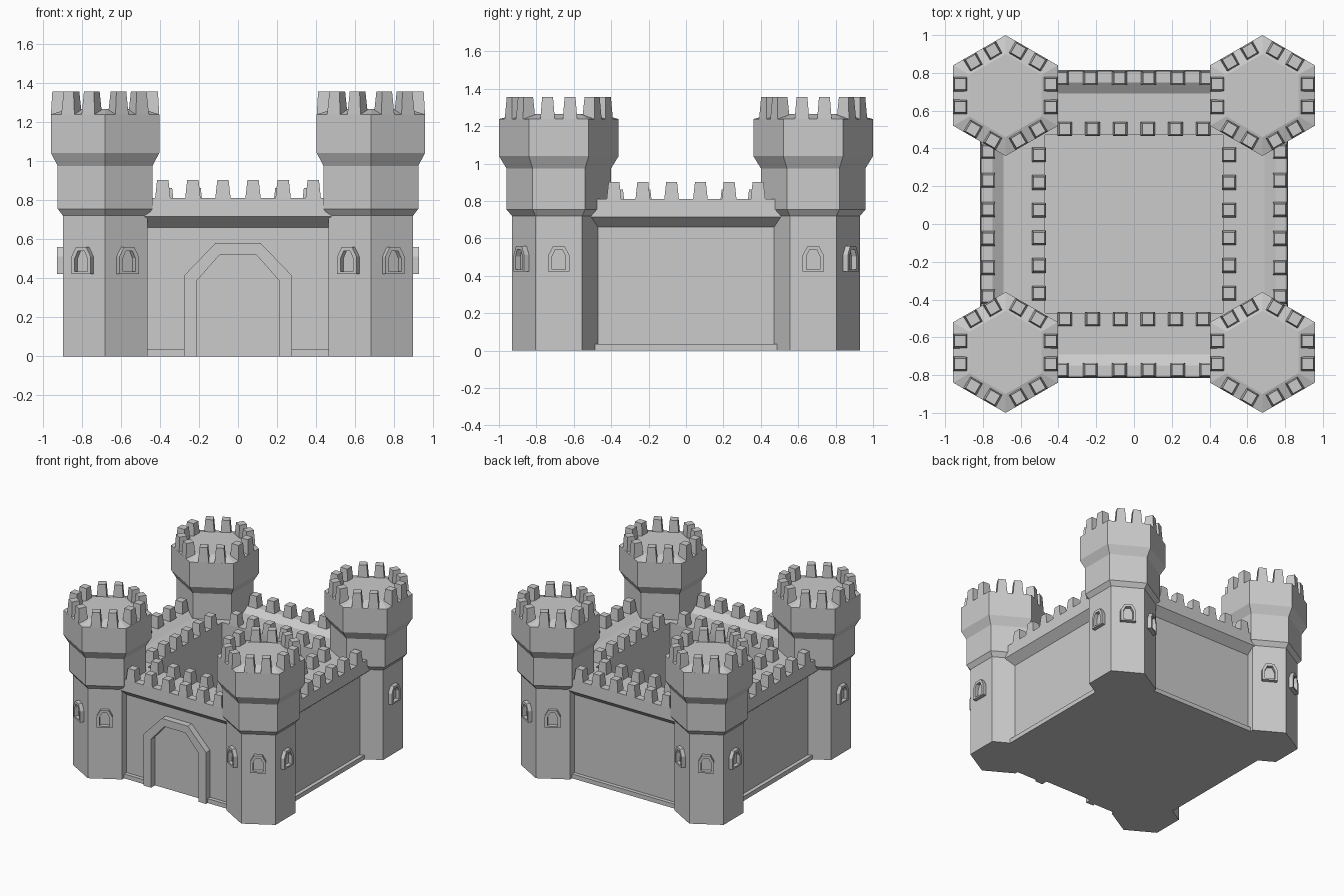
import bpy
import bmesh
from math import cos, sin, pi, radians
from mathutils import Matrix, Vector

cube = bpy.data.objects.get("Cube")
if cube:
    bpy.data.objects.remove(cube, do_unlink=True)

stone = bpy.data.materials.new("grey_stone")
stone.use_nodes = True
GREY = (0.6, 0.6, 0.6, 1)
stone.diffuse_color = GREY
stone.node_tree.nodes["Principled BSDF"].inputs["Base Color"].default_value = GREY

TOWER = 0.68      # tower centre offset
WALL = 0.75       # curtain wall face


def finish(bm, name):
    bmesh.ops.recalc_face_normals(bm, faces=bm.faces)
    mesh = bpy.data.meshes.new(name)
    bm.to_mesh(mesh)
    bm.free()
    mesh.materials.append(stone)
    obj = bpy.data.objects.new(name, mesh)
    bpy.context.collection.objects.link(obj)
    return obj


def loft(bm, rings, mat=Matrix(), closed=True, caps=True):
    """Skin a list of equal point loops; an open loop gets its two ends filled."""
    rows = [[bm.verts.new(mat @ Vector(p)) for p in ring] for ring in rings]
    n = len(rows[0])
    for a, b in zip(rows, rows[1:]):
        for i in range(n if closed else n - 1):
            j = (i + 1) % n
            bm.faces.new((a[i], a[j], b[j], b[i]))
    if not closed:
        for i in (0, n - 1):
            bm.faces.new([r[i] for r in rows])
    elif caps:
        bm.faces.new(rows[0])
        bm.faces.new(rows[-1])


def polygon(radius, z, sides, turn):
    return [(radius * cos(turn + 2 * pi * i / sides),
             radius * sin(turn + 2 * pi * i / sides), z) for i in range(sides)]


def rect(x0, x1, y0, y1, z):
    return [(x0, y0, z), (x1, y0, z), (x1, y1, z), (x0, y1, z)]


def merlon(bm, mat, x, outer, z, height):
    """Tapered block whose outer face looks along local -y."""
    w, t = 0.039, 0.029
    loft(bm, [rect(x - w, x + w, -outer, -outer + 0.075, z),
              rect(x - t, x + t, -outer + 0.007, -outer + 0.067, z + height)], mat)


def arch(half, low, spring, top_half, top):
    return [(-half, low), (-half, spring), (-top_half, top),
            (top_half, top), (half, spring), (half, low)]


def arch_frame(bm, mat, outer, inner, back, front, closed):
    def at(shape, y):
        return [(x, -y, z) for x, z in shape]
    loft(bm, [at(outer, back), at(outer, front), at(inner, front), at(inner, back)],
         mat, closed=closed, caps=False)


def spin(angle):
    return Matrix.Rotation(angle, 4, 'Z')


# Curtain wall: square rings from the courtyard floor over the walkway and parapet
section = [(0.47, 0.035), (0.47, 0.77), (0.69, 0.77), (WALL, 0.81), (0.81, 0.81),
           (0.814, 0.715), (WALL, 0.66), (WALL, 0)]
bm = bmesh.new()
loft(bm, [rect(-r, r, -r, r, z) for r, z in section])
finish(bm, "curtain_wall")

# Wall battlements: an outer and an inner row on each side
for name, outer, z, step in (("outer_wall_merlons", 0.81, 0.81, 0.154),
                             ("inner_wall_merlons", 0.54, 0.77, 0.1464)):
    bm = bmesh.new()
    for side in range(4):
        for k in range(6):
            merlon(bm, spin(side * pi / 2), (k - 2.5) * step, outer, z, 0.092)
    finish(bm, name)

# Plinth strips, broken at the gate
bm = bmesh.new()
for side in range(4):
    spans = [(-0.6, 0.6)] if side else [(-0.6, -0.27), (0.27, 0.6)]
    for x0, x1 in spans:
        loft(bm, [rect(x0, x1, -0.78, -0.7, z) for z in (0, 0.035)], spin(side * pi / 2))
finish(bm, "wall_plinth")

# Gate surround on the front wall
bm = bmesh.new()
arch_frame(bm, Matrix(), arch(0.277, 0, 0.412, 0.115, 0.58),
           arch(0.21, 0, 0.388, 0.093, 0.52), WALL - 0.005, 0.8, False)
finish(bm, "gate_frame")

# Corner towers
tower_section = [(0.25, 0), (0.25, 0.72), (0.28, 0.755), (0.28, 0.975),
                 (0.32, 1.04), (0.32, 1.238), (0.22, 1.265)]
win_outer = arch(0.057, 0.422, 0.51, 0.03, 0.56)
win_inner = arch(0.037, 0.434, 0.502, 0.019, 0.54)
apothem = cos(pi / 6)

for sx, sy, name in ((1, -1, "front_left"), (-1, -1, "front_right"),
                     (1, 1, "back_left"), (-1, 1, "back_right")):
    place = Matrix.Translation((sx * TOWER, sy * TOWER, 0))

    bm = bmesh.new()
    loft(bm, [polygon(r, z, 6, pi / 2) for r, z in tower_section], place)
    finish(bm, name + "_tower")

    bm = bmesh.new()
    for face in range(6):
        for x in (-0.06, 0.06):
            merlon(bm, place @ spin(face * pi / 3 + pi / 2), x, 0.32 * apothem, 1.235, 0.12)
    finish(bm, name + "_tower_merlons")

    # Windows on the three outward faces
    bm = bmesh.new()
    for angle in (0 if sx > 0 else 180, sy * 60, sy * 120):
        wall = 0.25 * apothem
        arch_frame(bm, place @ spin(radians(angle + 90)), win_outer, win_inner,
                   wall - 0.003, wall + 0.03, True)
    finish(bm, name + "_tower_windows")
